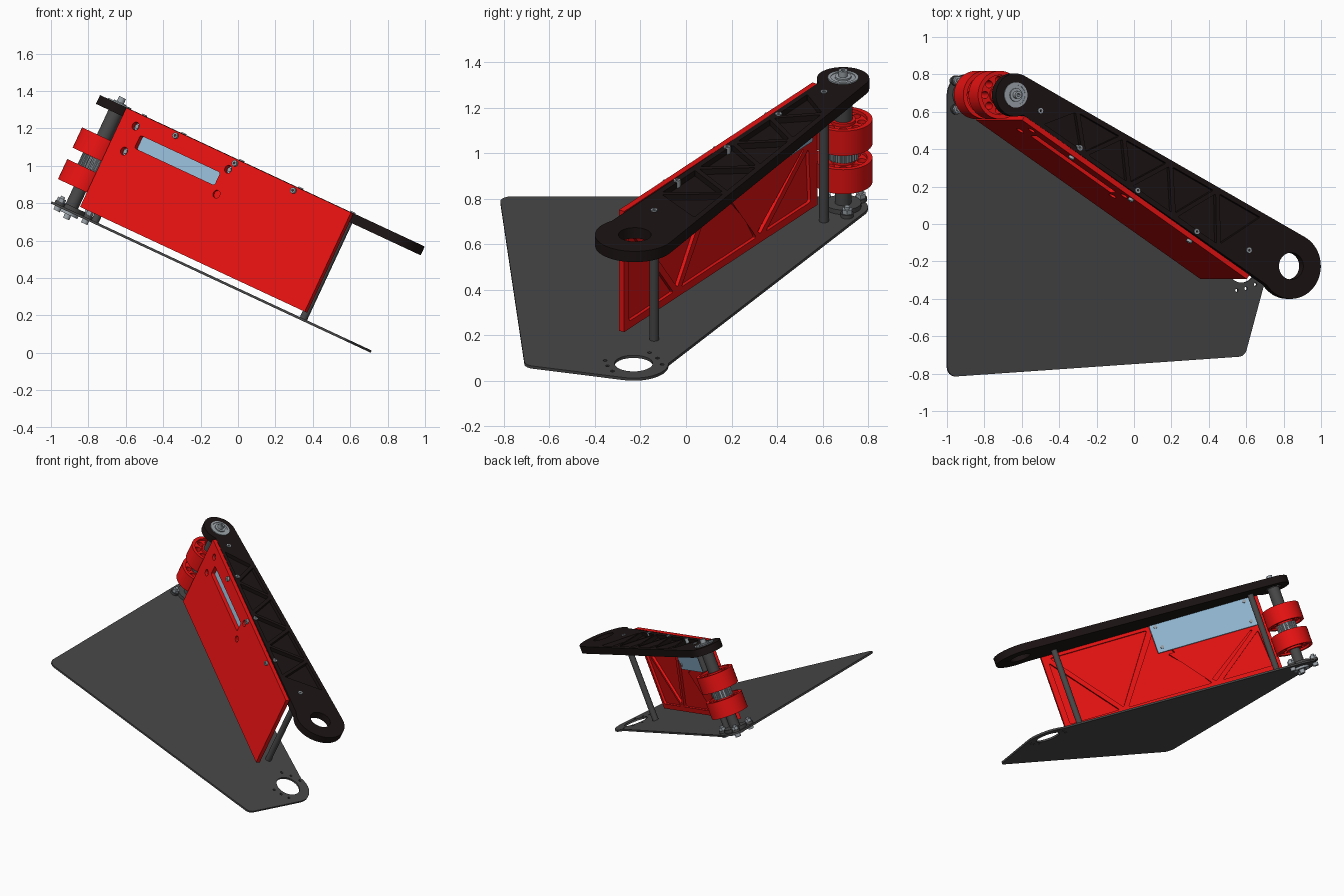
import bpy, bmesh, math
from mathutils import Matrix, Vector

if "Cube" in bpy.data.objects:
    bpy.data.objects.remove(bpy.data.objects["Cube"])

# whole assembly is tilted 25 degrees about y; parts are laid out in a flat frame (a, y, h)
TILT = Matrix.Translation((0, 0, 0.331)) @ Matrix.Rotation(math.radians(25), 4, 'Y')


def material(name, rgb):
    m = bpy.data.materials.new(name)
    m.diffuse_color = (*rgb, 1)
    m.use_nodes = True
    m.node_tree.nodes["Principled BSDF"].inputs["Base Color"].default_value = m.diffuse_color
    return m


RED = material("red", (0.82, 0.006, 0.006))
BLACK = material("black", (0.012, 0.007, 0.007))
DARK = material("dark_grey", (0.065, 0.065, 0.065))
BLUE = material("pale_blue", (0.30, 0.50, 0.68))
STEEL = material("steel", (0.33, 0.37, 0.40))


def arc(cx, cy, r, a0=0, a1=360, n=32):
    full = a1 - a0 == 360
    steps = n if full else n + 1
    return [(cx + r * math.cos(math.radians(a0 + (a1 - a0) * i / n)),
             cy + r * math.sin(math.radians(a0 + (a1 - a0) * i / n))) for i in range(steps)]


def rect(x0, x1, y0, y1):
    return [(x0, y0), (x1, y0), (x1, y1), (x0, y1)]


def rounded(pts, r, n=5):
    out = []
    P = [Vector(p) for p in pts]
    for i, p in enumerate(P):
        a = p + (P[i - 1] - p).normalized() * r
        b = p + (P[(i + 1) % len(P)] - p).normalized() * r
        for k in range(n + 1):
            t = k / n
            out.append(tuple(a * (1 - t) ** 2 + p * 2 * t * (1 - t) + b * t * t))
    return out


def pocket(tri, rib, r=0.015):
    """Triangle shrunk towards its incentre so that ribs stay between neighbours."""
    A, B, C = [Vector(p) for p in tri]
    a, b, c = (B - C).length, (C - A).length, (A - B).length
    centre = (A * a + B * b + C * c) / (a + b + c)
    inradius = abs((B - A).cross(C - A)) / (a + b + c)
    k = 1 - rib / inradius
    return rounded([centre + (p - centre) * k for p in (A, B, C)], r)


def slab(name, loops, z0, z1, mat=None, frame=Matrix()):
    """Extrude an outline with holes from z0 to z1."""
    cu = bpy.data.curves.new(name, 'CURVE')
    cu.dimensions = '2D'
    cu.fill_mode = 'BOTH'
    cu.extrude = (z1 - z0) / 2
    for loop in loops:
        sp = cu.splines.new('POLY')
        sp.points.add(len(loop) - 1)
        for q, p in zip(sp.points, loop):
            q.co = (p[0], p[1], 0, 1)
        sp.use_cyclic_u = True
    tmp = bpy.data.objects.new(name + "_outline", cu)
    bpy.context.collection.objects.link(tmp)
    me = bpy.data.meshes.new_from_object(tmp.evaluated_get(bpy.context.evaluated_depsgraph_get()))
    bpy.data.objects.remove(tmp)
    bm = bmesh.new()
    bm.from_mesh(me)
    bmesh.ops.remove_doubles(bm, verts=bm.verts, dist=1e-5)
    bmesh.ops.recalc_face_normals(bm, faces=bm.faces)
    bm.to_mesh(me)
    bm.free()
    me.transform(Matrix.Translation((0, 0, (z0 + z1) / 2)))
    me.shade_smooth()
    me.set_sharp_from_angle(angle=math.radians(30))
    me.materials.clear()
    if mat:
        me.materials.append(mat)
    ob = bpy.data.objects.new(name, me)
    bpy.context.collection.objects.link(ob)
    ob.matrix_world = TILT @ frame
    return ob


def rod(name, x, y, r, z0, z1, mat=None, frame=Matrix(), n=32):
    return slab(name, [arc(x, y, r, n=n)], z0, z1, mat, frame)


def frame_at(origin, x, y, z):
    m = Matrix((x, y, z)).transposed().to_4x4()
    m.translation = origin
    return m


AX = (-0.996, 0.69)      # roller axle
PV = (0.63, -0.23)       # pivot hole

# base plate with pivot opening and small bolt holes
outline = (arc(-1.055, -0.765, 0.05, 180, 273.6, 10) + arc(0.61, -0.66, 0.05, -86.4, -16, 10)
           + arc(*PV, 0.153, -16, 90) + arc(*AX, 0.109, 60, 180))
bolt_holes = [(-.03, -.125), (.025, -.115), (.08, -.093), (-.112, .07), (-.055, .105), (.01, .125)]
slab("base_plate", [outline, arc(*PV, 0.084)]
     + [arc(PV[0] + x, PV[1] + y, 0.009, n=12) for x, y in bolt_holes], 0, 0.013, DARK)

# arm: floor layer and a ribbed layer above it
d = Vector((PV[0] - AX[0], PV[1] + 0.005 - AX[1], 0))
L = d.length
d.normalize()
ARM = frame_at((*AX, 0), d, (-d.y, d.x, 0), (0, 0, 1))
outline = arc(0, 0, 0.115, 91.8, 322) + arc(L, 0, 0.175, -115.5, 91.8)
bores = [arc(0, 0, 0.06), arc(L, 0, 0.072)]
nodes = []
for i in range(10):
    s = 0.2 + 1.4 * i / 9
    nodes.append((s, 0.10 + 0.032 * s if i % 2 else -0.055 - 0.047 * s))
pockets = [pocket(nodes[i:i + 3], 0.012, 0.008) for i in range(8)]
slab("arm_floor", [outline] + bores, 0.585, 0.61, BLACK, ARM)
slab("arm_ribs", [outline] + bores + pockets, 0.61, 0.637, BLACK, ARM)

# side panel: front skin and a ribbed back layer
p = Vector((1.325, -0.85, 0)).normalized()
PANEL = frame_at((-0.955, 0.555, 0), p, (0, 0, 1), (p.y, -p.x, 0))
PL = 1.574
slot = rounded(rect(0.155, 0.715, 0.458, 0.533), 0.012)
mounts = [(s, h) for s in (0.103, 0.751) for h in (0.42, 0.567)]
openings = [slot] + [arc(s, h, 0.022, n=20) for s, h in mounts]
tris = [[(1.55, .07), (1.55, .58), (1.14, .07)], [(1.55, .58), (.78, .58), (1.14, .07)],
        [(1.14, .07), (.78, .56), (.47, .07)], [(.47, .07), (.76, .38), (.06, .38)],
        [(.47, .07), (.06, .38), (.04, .07)]]
slab("side_panel_skin", [rect(0, PL, 0.05, 0.635)] + openings, -0.012, 0, RED, PANEL)
slab("side_panel_ribs", [rect(0, PL, 0.05, 0.635)] + openings
     + [pocket(t, 0.016) for t in tris], -0.028, -0.012, RED, PANEL)

# cover behind the slot, with its screws
slab("slot_cover", [rounded(rect(0.06, 0.79, 0.385, 0.585), 0.01)], -0.042, -0.028, BLUE, PANEL)
for s, h in mounts:
    rod("cover_screw", s, h, 0.012, -0.048, -0.012, STEEL, PANEL, 16)

# screws joining panel and arm
for s in (0.362, 0.778, 1.188):
    slab("panel_screw", [arc(s, 0.611, 0.016, n=20), arc(s, 0.611, 0.007, n=6)], 0, 0.014, STEEL, PANEL)
for a, y in ((-0.618, 0.407), (-0.276, 0.18), (0.072, -0.04), (-0.85, 0.606), (0.38, -0.14)):
    slab("arm_screw", [arc(a, y, 0.015, n=20), arc(a, y, 0.007, n=6)], 0.61, 0.643, STEEL)

# standoff posts
for a, y in ((-0.85, 0.606), (0.38, -0.14)):
    rod("standoff_post", a, y, 0.021, 0.013, 0.585, DARK)

# rollers: rim, spoked web and hub
for z0, z1 in ((0.135, 0.253), (0.32, 0.44)):
    slab("roller_rim", [arc(*AX, 0.129, n=64), arc(*AX, 0.106, n=64)], z0, z1, RED)
    holes = [arc(AX[0] + 0.081 * math.cos(k * math.pi / 4), AX[1] + 0.081 * math.sin(k * math.pi / 4), 0.02, n=16)
             for k in range(8)]
    slab("roller_web", [arc(*AX, 0.108, n=64), arc(*AX, 0.03)] + holes, z0 + 0.015, z1 - 0.015, RED)
    slab("roller_hub", [arc(*AX, 0.055), arc(*AX, 0.03)], z0, z1, RED)

# toothed pulley between the rollers
teeth = [(AX[0] + r * math.cos((k + o) * math.pi / 12), AX[1] + r * math.sin((k + o) * math.pi / 12))
         for k in range(24) for o, r in ((0, .068), (.4, .068), (.5, .059), (.9, .059))]
slab("pulley", [teeth, arc(*AX, 0.03)], 0.253, 0.32, STEEL)

# axle with spacers
rod("axle", *AX, 0.03, -0.01, 0.64, DARK)
rod("upper_spacer", *AX, 0.041, 0.44, 0.585, DARK)
rod("lower_spacer", *AX, 0.036, 0.035, 0.135, DARK)

# upper bearing and end bolt
slab("bearing_outer_ring", [arc(*AX, 0.068), arc(*AX, 0.054)], 0.6, 0.643, STEEL)
slab("bearing_seal", [arc(*AX, 0.054), arc(*AX, 0.036)], 0.6, 0.64, STEEL)
rod("axle_washer", *AX, 0.036, 0.6, 0.648, STEEL)
slab("axle_bolt", [arc(*AX, 0.02), arc(*AX, 0.01, n=6)], 0.648, 0.676, STEEL)

# lower bearing flange with three bolts
spots = [(AX[0] + 0.1 * math.cos(t), AX[1] + 0.1 * math.sin(t)) for t in map(math.radians, (10, 130, 230))]
slab("flange", [arc(*AX, 0.08)], 0.013, 0.035, DARK)
slab("flange_underside", [arc(*AX, 0.055), arc(*AX, 0.03)], -0.015, 0, STEEL)
for x, y in spots:
    rod("flange_ear", x, y, 0.028, 0.013, 0.03, DARK, n=24)
    rod("flange_nut", x, y, 0.024, 0.03, 0.05, STEEL, n=6)
    rod("flange_bolt_end", x, y, 0.012, 0.05, 0.062, STEEL, n=16)
    rod("flange_bolt_head", x, y, 0.019, -0.022, 0, STEEL, n=20)
rod("axle_lower_bolt", *AX, 0.018, -0.04, -0.01, STEEL)
